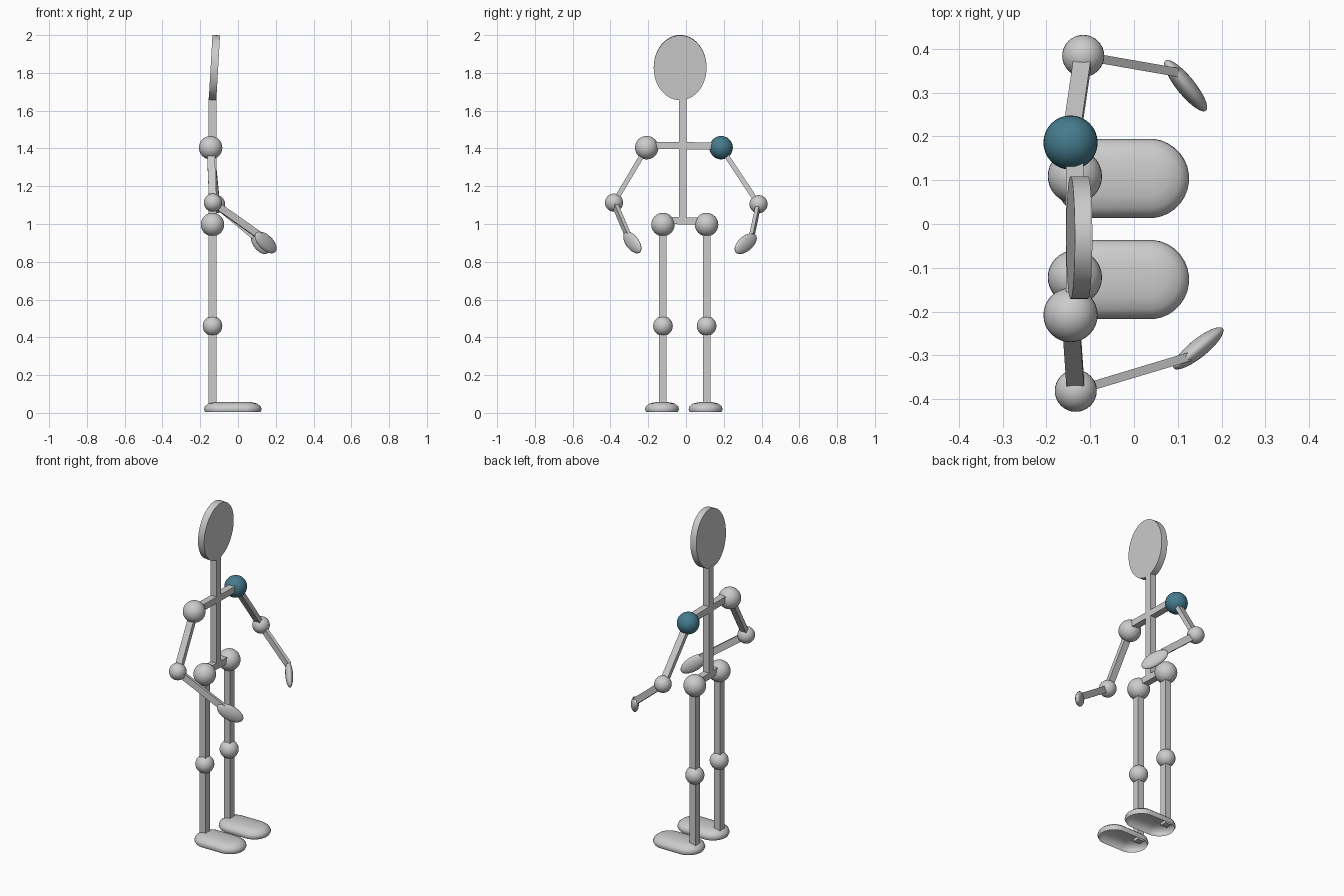
import bpy
from math import cos, sin, pi, radians
from mathutils import Matrix, Vector

if "Cube" in bpy.data.objects:
    bpy.data.objects.remove(bpy.data.objects["Cube"])


def frame(axis, hint, centre, size):
    """Matrix with z along axis, x near hint, scaled to size."""
    z = Vector(axis).normalized()
    x = Vector(hint)
    x = (x - z * x.dot(z)).normalized()
    y = z.cross(x)
    rot = Matrix((x, y, z)).transposed().to_4x4()
    return Matrix.Translation(centre) @ rot @ Matrix.Diagonal((*size, 1))


def bar(name, a, b, w, t, hint=(1, 0, 0)):
    a, b = Vector(a), Vector(b)
    bpy.ops.mesh.primitive_cube_add(size=1)
    o = bpy.context.object
    o.name = name
    o.data.transform(frame(b - a, hint, (a + b) / 2, (w, t, (b - a).length)))


def ball(name, matrix):
    bpy.ops.mesh.primitive_uv_sphere_add(segments=32, ring_count=16, radius=1)
    o = bpy.context.object
    o.name = name
    o.data.transform(matrix)
    bpy.ops.object.shade_smooth()
    return o


def joint(name, p, r):
    return ball(name, Matrix.Translation(p) @ Matrix.Scale(r, 4))


def foot(name, y):
    """Open-bottomed rounded shell with a stadium outline."""
    rings = [(.084, 0.004), (.091, .018), (.086, .034), (.068, .049), (.04, .056), (.012, .058)]
    n, verts = 32, []
    for r, z in rings:
        for i in range(n):
            a = -pi / 2 + 2 * pi * (i + .5) / n
            cx = .035 if i < n // 2 else -.09
            verts.append((cx + r * cos(a), y + r * sin(a), z))
    faces = [(k * n + i, k * n + (i + 1) % n, (k + 1) * n + (i + 1) % n, (k + 1) * n + i)
             for k in range(len(rings) - 1) for i in range(n)]
    faces.append(tuple(range((len(rings) - 1) * n, len(rings) * n)))
    me = bpy.data.meshes.new(name)
    me.from_pydata(verts, [], faces)
    me.shade_smooth()
    bpy.context.collection.objects.link(bpy.data.objects.new(name, me))


X = -.135

# head: tilted oval disc
bpy.ops.mesh.primitive_cylinder_add(vertices=48, radius=1, depth=1)
head = bpy.context.object
head.name = "head"
head.data.transform(Matrix.Translation((-.125, -.031, 1.828)) @ Matrix.Rotation(radians(3.3), 4, 'Y')
                    @ Matrix.Diagonal((.04, .14, .172, 1)) @ Matrix.Rotation(pi / 2, 4, 'Y'))
bpy.ops.object.shade_smooth_by_angle(angle=radians(30))

# trunk
bar("spine", (X, -.018, 1.01), (X, -.018, 1.67), .04, .04)
bar("shoulder_bar", (X, -.208, 1.417), (X, .185, 1.412), .04, .038)
bar("pelvis_bar", (X, -.12, 1.02), (X, .108, 1.013), .04, .038)

# arms: shoulder, elbow, wrist, hand centre, hand direction
arms = {
    "near": ((-.145, -.208, 1.404), (-.133, -.381, 1.113), (.12, -.305, .935),
             (.147, -.284, .902), (.105, .085, -.09)),
    "far": ((-.145, .186, 1.404), (-.116, .384, 1.105), (.09, .348, .935),
            (.118, .316, .896), (.085, -.105, -.08)),
}
shoulders = {}
for side, (s, e, w, h, d) in arms.items():
    shoulders[side] = joint(side + "_shoulder", s, .062)
    joint(side + "_elbow", e, .048)
    bar(side + "_upper_arm", s, e, .04, .026)
    bar(side + "_forearm", e, w, .038, .02, (0, 0, 1))
    ball(side + "_hand", frame(d, (0, 0, 1), h, (.042, .021, .082)))

# legs
for side, y in (("near", -.122), ("far", .109)):
    joint(side + "_hip", (X, y, .997), .062)
    joint(side + "_knee", (X, y, .46), .052)
    bar(side + "_leg", (X, y, .04), (X, y, 1.0), .04, .04)
    foot(side + "_foot", y - .005)

# coloured shoulder
mat = bpy.data.materials.new("teal")
mat.diffuse_color = (.06, .2, .27, 1)
mat.use_nodes = True
mat.node_tree.nodes["Principled BSDF"].inputs["Base Color"].default_value = mat.diffuse_color
shoulders["far"].data.materials.append(mat)
